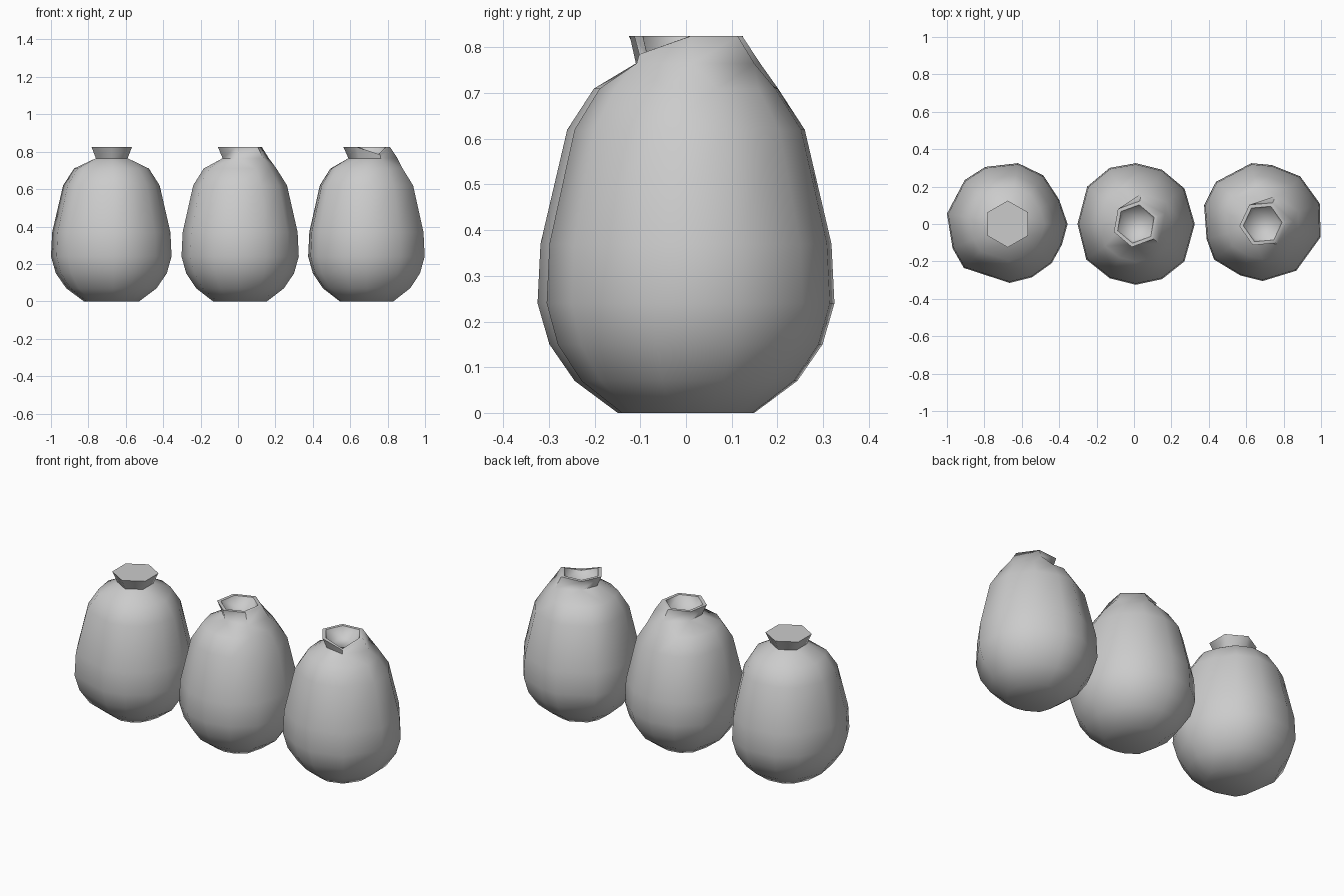
import bpy
import bmesh
from math import sin, cos, radians

if "Cube" in bpy.data.objects:
    bpy.data.objects.remove(bpy.data.objects["Cube"], do_unlink=True)

clay = bpy.data.materials.new("grey clay")
clay.use_nodes = True
GREY = (0.6, 0.6, 0.6, 1)
clay.diffuse_color = GREY
clay.node_tree.nodes["Principled BSDF"].inputs["Base Color"].default_value = GREY

# Body profile from foot to shoulder, as (share of the belly outline, height)
BODY = [(0.46, 0), (0.75, 0.07), (0.92, 0.15), (1, 0.24),
        (0.98, 0.37), (0.8, 0.62), (0.62, 0.71)]
# Six-sided lip, as (radius, height, radius where it is bridged)
LIP = [(0.098, 0.765, 0.165), (0.125, 0.825, 0.125), (0.104, 0.825, 0.104)]

# Uneven belly outlines, seen from above
RIGHT = [(0.32, 0), (0.275, 0.13), (0.19, 0.26), (0.055, 0.325), (-0.12, 0.305),
         (-0.23, 0.235), (-0.325, 0.055), (-0.295, -0.13), (-0.235, -0.235),
         (0.01, -0.315), (0.13, -0.285), (0.235, -0.21), (0.29, -0.11)]
MIDDLE = [(0.315, 0), (0.26, 0.19), (0.14, 0.29), (0, 0.325), (-0.14, 0.3),
          (-0.26, 0.2), (-0.312, 0), (-0.265, -0.19), (-0.14, -0.29),
          (0, -0.325), (0.14, -0.295), (0.26, -0.2)]
LEFT = [(0.305, 0.11), (0.2, 0.255), (0.05, 0.315), (-0.06, 0.325), (-0.25, 0.225),
        (-0.313, 0.1), (-0.3, -0.08), (-0.26, -0.19), (-0.12, -0.275),
        (0, -0.305), (0.18, -0.25), (0.31, -0.07)]


def loop(bm, points):
    """A closed ring of edges through the points."""
    verts = [bm.verts.new(p) for p in points]
    edges = [bm.edges.new((a, b)) for a, b in zip(verts, verts[1:] + verts[:1])]
    return verts, edges


def vase(name, x, outline, lip_turn, bridge, notch=None):
    """Skin the rings of one vase; bridge(angle) fills the hollow under the lip."""
    bm = bmesh.new()
    rings = [loop(bm, [(x + s * px, s * py, z) for px, py in outline])
             for s, z in BODY]
    angles = [radians(lip_turn + 60 * i) for i in range(6)]
    for k, (r, z, full) in enumerate(LIP):
        points = []
        for i, a in enumerate(angles):
            rad = r + (full - r) * bridge(a)
            drop = 0.04 if i == notch and k > 0 else 0
            points.append((x + rad * cos(a), rad * sin(a), z - drop))
        rings.append(loop(bm, points))
    for low, high in zip(rings, rings[1:]):
        bmesh.ops.bridge_loops(bm, edges=low[1] + high[1])
    bm.faces.new(rings[0][0])
    # Three-cornered floor of the mouth
    rim = rings[-1][0]
    floor = [bm.verts.new((x + 0.088 * cos(a), 0.088 * sin(a), 0.77))
             for a in angles[::2]]
    for i in range(3):
        here, ahead = floor[i], floor[(i + 1) % 3]
        first, mid, last = rim[2 * i], rim[2 * i + 1], rim[(2 * i + 2) % 6]
        for corners in ((first, mid, here), (here, mid, ahead), (mid, last, ahead)):
            bm.faces.new(corners)
    bm.faces.new(floor)
    bmesh.ops.recalc_face_normals(bm, faces=bm.faces)
    mesh = bpy.data.meshes.new(name)
    bm.to_mesh(mesh)
    bm.free()
    mesh.materials.append(clay)
    obj = bpy.data.objects.new(name, mesh)
    bpy.context.collection.objects.link(obj)
    bpy.ops.object.select_all(action="DESELECT")
    obj.select_set(True)
    bpy.context.view_layer.objects.active = obj
    bpy.ops.object.shade_smooth_by_angle(angle=radians(65))


def toward(degrees, base):
    return lambda a: max(0, min(1, base + 1.2 * cos(a - radians(degrees))))


vase("right_vase", -0.675, RIGHT, 30, lambda a: 0)
vase("middle_vase", 0.01, MIDDLE, 20, toward(20, 0.8))
vase("left_vase", 0.688, LEFT, 5, toward(25, 0.3), notch=5)
